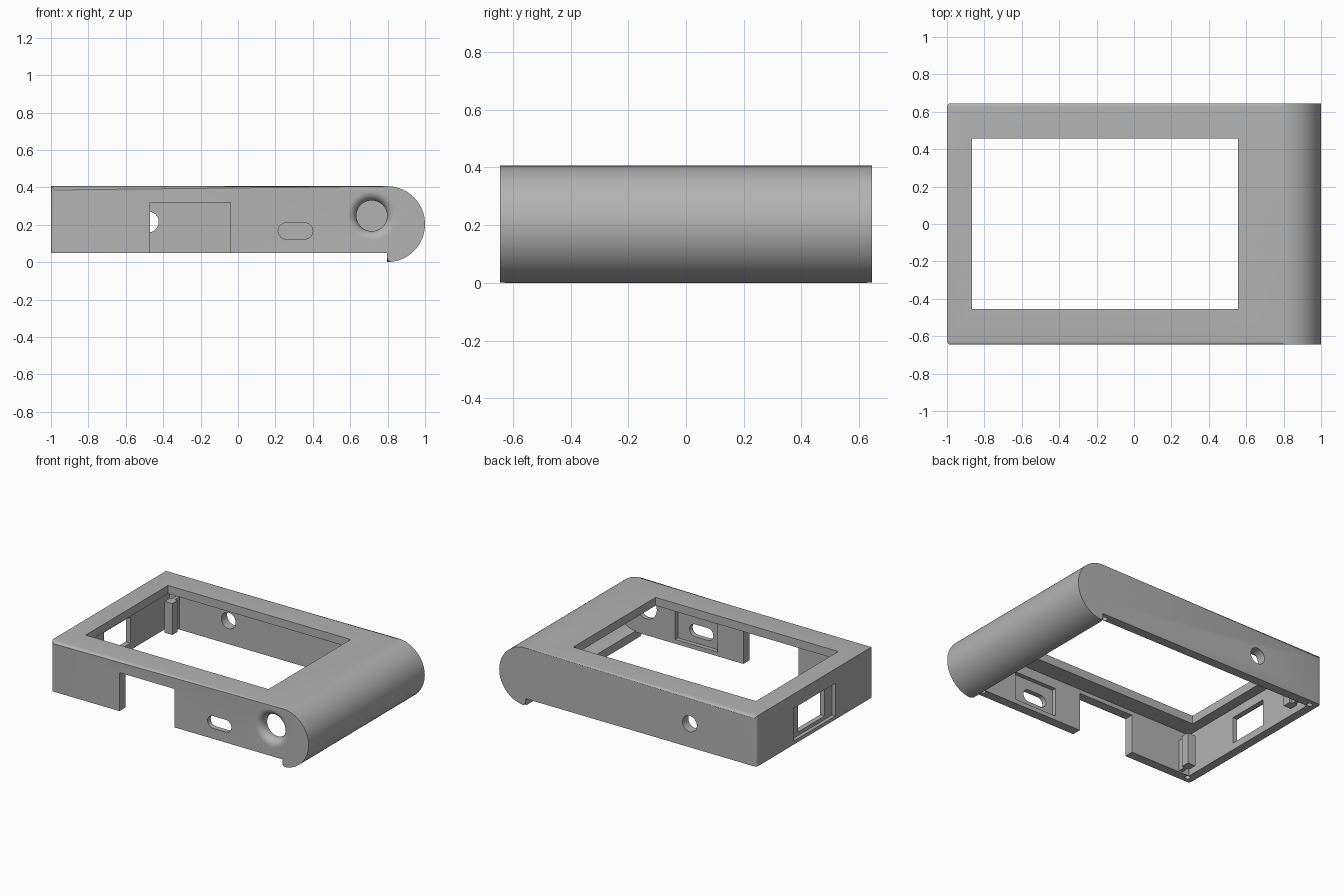
import bpy, bmesh, math

if "Cube" in bpy.data.objects:
    bpy.data.objects.remove(bpy.data.objects["Cube"])

grey = bpy.data.materials.new("grey plastic")
grey.diffuse_color = (0.45, 0.45, 0.45, 1)
grey.use_nodes = True
grey.node_tree.nodes["Principled BSDF"].inputs["Base Color"].default_value = grey.diffuse_color


def make_object(name, bm):
    bmesh.ops.recalc_face_normals(bm, faces=bm.faces)
    mesh = bpy.data.meshes.new(name)
    bm.to_mesh(mesh)
    bm.free()
    obj = bpy.data.objects.new(name, mesh)
    bpy.context.collection.objects.link(obj)
    mesh.materials.append(grey)
    return obj


def prism(profile, y0, y1, bevel=0):
    """Extrude an (x, z) outline along y, optionally rounding the upper edges."""
    bm = bmesh.new()
    a = [bm.verts.new((x, y0, z)) for x, z in profile]
    b = [bm.verts.new((x, y1, z)) for x, z in profile]
    n = len(profile)
    bm.faces.new(a)
    bm.faces.new(b[::-1])
    for i in range(n):
        j = (i + 1) % n
        bm.faces.new((a[i], b[i], b[j], a[j]))
    if bevel:
        caps = [e for e in bm.edges
                if e.verts[0].co.y == e.verts[1].co.y
                and not all(v.co.z <= 0.051 and v.co.x < 0.8 for v in e.verts)]
        bmesh.ops.bevel(bm, geom=caps, offset=bevel, segments=4,
                        profile=0.5, affect='EDGES', clamp_overlap=True)
    return bm


def box(x0, x1, y0, y1, z0, z1):
    return prism([(x0, z0), (x1, z0), (x1, z1), (x0, z1)], y0, y1)


def arc(cx, cz, r, a0, a1, n):
    return [(cx + r * math.cos(math.radians(a0 + (a1 - a0) * i / n)),
             cz + r * math.sin(math.radians(a0 + (a1 - a0) * i / n))) for i in range(n + 1)]


def round_hole(x, z, r, y0, y1):
    return prism(arc(x, z, r, 0, 360, 40)[:-1], y0, y1)


def boolean(target, bm, operation='DIFFERENCE'):
    tool = make_object("cutter", bm)
    tool.hide_render = True
    mod = target.modifiers.new("bool", 'BOOLEAN')
    mod.operation = operation
    mod.solver = 'EXACT'
    mod.object = tool
    bpy.context.view_layer.objects.active = target
    bpy.ops.object.modifier_apply(modifier=mod.name)
    bpy.data.objects.remove(tool)


CX, CZ, R, W = 0.797, 0.203, 0.203, 0.645   # grip centre, radius, half depth
TOP, BOTTOM, WALL = 0.406, 0.05, 0.065

# Outer shell with the half-round grip
outline = [(-1, BOTTOM), (CX, BOTTOM)] + arc(CX, CZ, R, -90, 90, 40) + [(-1, TOP)]
case = make_object("case_shell", prism(outline, -W, W, 0.02))

# Hollow inside, open below
inner = [(-0.94, -0.1), (CX - 0.002, -0.1)] + arc(CX, CZ, 0.145, -90, 90, 32) + [(-0.94, 0.348)]
boolean(case, prism(inner, -W + WALL, W - WALL))

# Screen opening
boolean(case, box(-0.865, 0.555, -0.455, 0.458, 0.2, 0.6))

# Front cable cutout
boolean(case, box(-0.47, -0.04, -0.8, -0.5, -0.1, 0.32))

# Port slot and the thinned wall behind it
boolean(case, prism(arc(0.357, 0.167, 0.043, -90, 90, 16) +
                    arc(0.258, 0.167, 0.043, 90, 270, 16), -0.8, -0.5))
boolean(case, box(0.16, 0.49, -0.61, -0.5, 0.08, 0.28))

# Back hole
boolean(case, round_hole(-0.48, 0.215, 0.056, 0.5, 0.8))

# Flared button hole
bm = bmesh.new()
F, HR = 0.05, 0.082
rings = [(-0.70, HR + F)]
rings += [(-W + F - F * math.cos(t), HR + F - F * math.sin(t))
          for t in [math.pi / 2 * i / 10 for i in range(11)]]
rings += [(-0.5, HR)]
loops = [[bm.verts.new((0.715 + r * math.cos(math.tau * k / 48), y,
                        0.248 + r * math.sin(math.tau * k / 48))) for k in range(48)]
         for y, r in rings]
for p, q in zip(loops, loops[1:]):
    for k in range(48):
        m = (k + 1) % 48
        bm.faces.new((p[k], p[m], q[m], q[k]))
bm.faces.new(loops[0])
bm.faces.new(loops[-1])
boolean(case, bm)

# Side window with a shallow outer recess
boolean(case, box(-1.1, -0.975, -0.23, 0.23, 0.075, 0.305))
boolean(case, box(-1.1, -0.9, -0.147, 0.147, 0.10, 0.285))

# Screw holes in the lower rim
for x in (-0.945, 0.745):
    for y in (-0.6, 0.6):
        bm = bmesh.new()
        bmesh.ops.create_cone(bm, cap_ends=True, segments=20, radius1=0.018,
                              radius2=0.018, depth=0.2)
        bmesh.ops.translate(bm, verts=bm.verts, vec=(x, y, 0.05))
        boolean(case, bm)

bpy.ops.object.select_all(action='DESELECT')
case.select_set(True)
bpy.context.view_layer.objects.active = case
bpy.ops.object.shade_smooth_by_angle(angle=math.radians(30))

# Inner corner posts, joined to the side walls by a thin rib
for side, s in (("front", -1), ("back", 1)):
    ys = sorted((s * 0.47, s * 0.53))
    make_object(side + "_corner_post", box(-0.90, -0.84, *ys, 0.06, 0.28))
    ys = sorted((s * 0.50, s * 0.585))
    make_object(side + "_post_rib", box(-0.885, -0.86, *ys, 0.06, 0.28))
